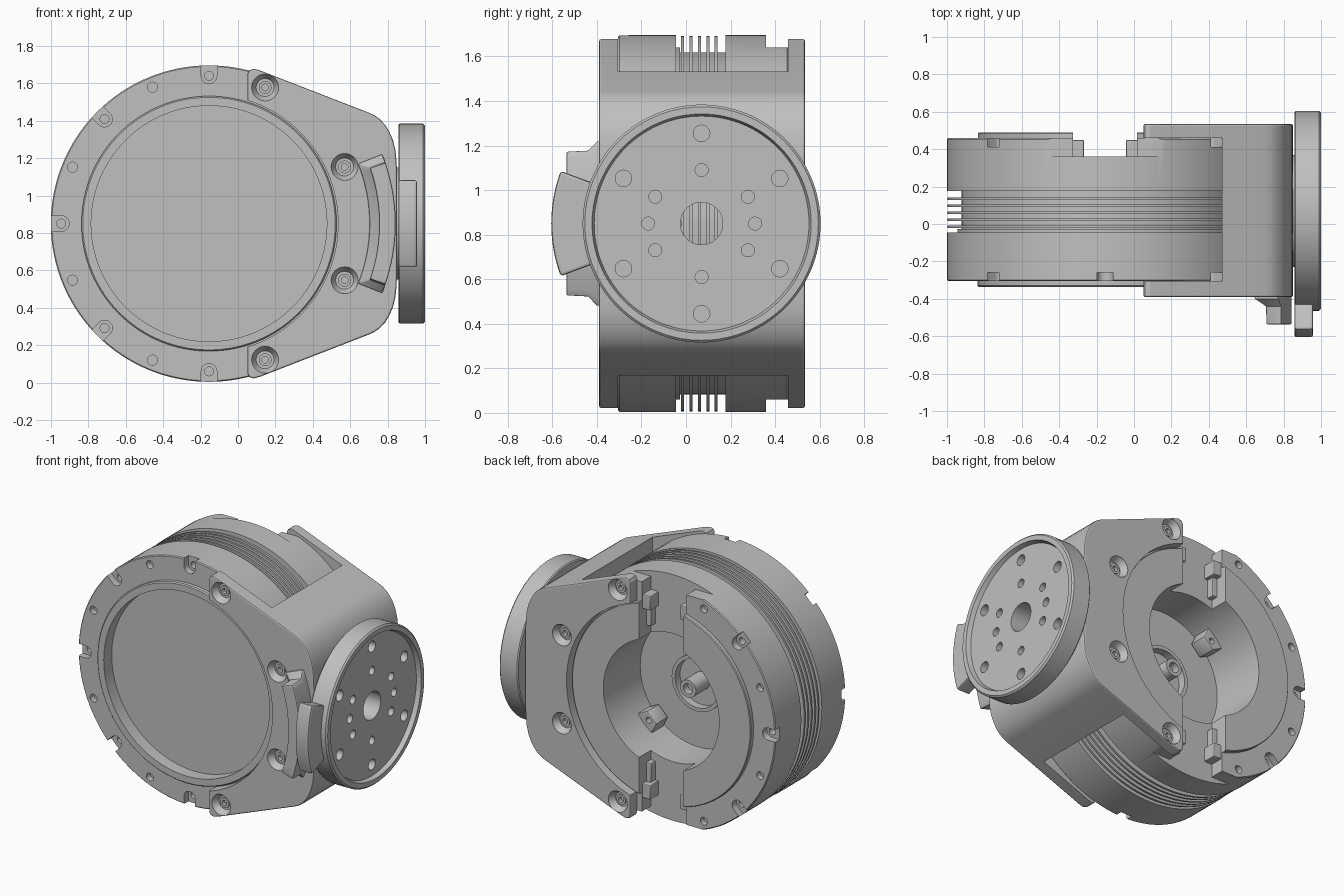
import bpy, bmesh, math
from math import cos, sin, pi, radians

if "Cube" in bpy.data.objects:
    bpy.data.objects.remove(bpy.data.objects["Cube"])

metal = bpy.data.materials.new("grey_metal")
metal.use_nodes = True
GREY = (0.53, 0.53, 0.53, 1)
metal.diffuse_color = GREY
metal.node_tree.nodes["Principled BSDF"].inputs["Base Color"].default_value = GREY

CX, CZ, DY = -0.155, 0.85, 0.07   # drum axis x, shared height, output disc y


def loft(rings, name="part"):
    """Solid skinned through equal-length point rings, capped at both ends."""
    bm = bmesh.new()
    loops = [[bm.verts.new(p) for p in ring] for ring in rings]
    n = len(rings[0])
    for a, b in zip(loops, loops[1:]):
        for i in range(n):
            bm.faces.new((a[i], a[(i + 1) % n], b[(i + 1) % n], b[i]))
    bm.faces.new(loops[0])
    bm.faces.new(loops[-1])
    bmesh.ops.recalc_face_normals(bm, faces=bm.faces)
    mesh = bpy.data.meshes.new(name)
    bm.to_mesh(mesh)
    bm.free()
    mesh.materials.append(metal)
    ob = bpy.data.objects.new(name, mesh)
    bpy.context.collection.objects.link(ob)
    return ob


def lathe(profile, axis="y", c=(CX, CZ), n=96, name="part"):
    """Spin (radius, offset) pairs about a line along x or y."""
    def pt(r, t, k):
        u, v = c[0] + r * cos(2 * pi * k / n), c[1] + r * sin(2 * pi * k / n)
        return (u, t, v) if axis == "y" else (t, u, v)
    return loft([[pt(r, t, k) for k in range(n)] for r, t in profile], name)


def prism(pts, y0, y1, name="part"):
    return loft([[(x, y, z) for x, z in pts] for y in (y0, y1)], name)


def box(x0, x1, y0, y1, z0, z1, name="part"):
    return prism([(x0, z0), (x1, z0), (x1, z1), (x0, z1)], y0, y1, name)


def apply(ob):
    bpy.context.view_layer.update()
    dg = bpy.context.evaluated_depsgraph_get()
    mesh = bpy.data.meshes.new_from_object(ob.evaluated_get(dg))
    ob.modifiers.clear()
    ob.data = mesh


def cut(ob, *cutters):
    """Subtract the cutters in order, then discard them."""
    for cutter in cutters:
        mod = ob.modifiers.new("cut", "BOOLEAN")
        mod.operation, mod.solver, mod.object = "DIFFERENCE", "EXACT", cutter
    apply(ob)
    for cutter in cutters:
        bpy.data.objects.remove(cutter)


def bevel(ob, width):
    mod = ob.modifiers.new("bevel", "BEVEL")
    mod.width, mod.segments = width, 2
    mod.limit_method, mod.angle_limit = "ANGLE", radians(50)
    apply(ob)


def polar(r, deg, c=(CX, CZ)):
    return c[0] + r * cos(radians(deg)), c[1] + r * sin(radians(deg))


def joined(obs):
    """Merge separate cutters into one mesh."""
    bm = bmesh.new()
    for o in obs:
        bm.from_mesh(o.data)
        if o != obs[0]:
            bpy.data.objects.remove(o)
    bm.to_mesh(obs[0].data)
    bm.free()
    return obs[0]


def spun(pts, deg):
    """Turn (outward, sideways) points to an angle around the drum axis."""
    a = radians(deg)
    return [(CX + u * cos(a) - v * sin(a), CZ + u * sin(a) + v * cos(a)) for u, v in pts]


def notch(deg, y0, y1):
    """U-shaped pocket open at the drum rim."""
    pts = [(0.79 + 0.042 * cos(a), 0.042 * sin(a)) for a in
           [pi / 2 + pi * k / 10 for k in range(11)]]
    return prism(spun(pts + [(0.9, -0.042), (0.9, 0.042)], deg), y0, y1)


# Motor drum: recessed front face, finned wall, rear bore with a boss
fins = []
for yc in (-0.015, 0.022, 0.06, 0.098, 0.135):
    fins += [(0.768, yc - 0.007), (0.843, yc - 0.007), (0.843, yc + 0.007), (0.768, yc + 0.007)]
drum = lathe([(0.63, -0.25), (0.63, -0.337), (0.675, -0.337), (0.682, -0.33),
              (0.682, -0.305), (0.84, -0.305), (0.846, -0.299), (0.846, -0.045),
              (0.79, -0.045), (0.79, -0.028), (0.768, -0.028)] + fins +
             [(0.768, 0.177), (0.846, 0.177), (0.846, 0.453), (0.84, 0.459), (0.68, 0.459),
              (0.68, 0.485), (0.675, 0.49), (0.44, 0.49), (0.44, 0.09), (0.19, 0.09),
              (0.19, 0.105), (0.165, 0.105), (0.165, 0.05), (0.06, 0.05), (0.06, 0.2),
              (0.035, 0.2), (0.035, 0.15)], n=128, name="motor_drum")
pockets = [notch(d, -0.4, -0.258) for d in range(0, 360, 45)]
pockets += [notch(d, 0.412, 0.6) for d in (0, 45, 135, 180, 225, 315)]
holes = []
for d in range(0, 360, 45):
    holes.append(lathe([(0.024, -0.4), (0.024, -0.2)], c=polar(0.79, d), n=16))
    holes.append(lathe([(0.027, -0.4), (0.027, -0.26)], c=polar(0.79, d + 22.5), n=16))
    if d not in (90, 270):
        holes.append(lathe([(0.024, 0.36), (0.024, 0.6)], c=polar(0.79, d), n=16))
    holes.append(lathe([(0.027, 0.42), (0.027, 0.6)], c=polar(0.79, d + 22.5), n=16))
cut(drum, joined(pockets), joined(holes),
    box(CX - 0.17, CX + 0.17, 0.36, 0.7, -0.2, 1.9),
    joined([box(-1.2, 1, 0.36, 0.7, CZ + 0.79, 2), box(-1.2, 1, 0.36, 0.7, -0.3, CZ - 0.79)]))

# Stepped clips along the rear slot
clips = []
for s in (-1, 1):
    for side in (-1, 1):
        wall = CX + side * 0.18
        for depth, top, r0, r1 in ((0.068, 0.45, 0.6, 0.7), (0.045, 0.41, 0.47, 0.605)):
            x0, x1 = sorted((wall, wall - side * depth))
            z0, z1 = sorted((CZ + s * r0, CZ + s * r1))
            clips.append(box(x0, x1, 0.35, top, z0, z1, "slot_clip"))

# Drilled lugs on the bore wall
for d in (135, -45):
    lug = prism(spun([(0.36, -0.05), (0.45, -0.08), (0.45, 0.08), (0.36, 0.05)], d), 0.1, 0.23,
                "bore_lug")
    clips.append(lug)
for c in clips:
    bevel(c, 0.008)
for lug, d in zip(clips[-2:], (135, -45)):
    cut(lug, lathe([(0.02, 0.15), (0.02, 0.3)], c=polar(0.395, d), n=16))

# Yoke bracket: tapered profile hollowed around the drum
half = [(0.05, 1.65), (0.06, 1.67), (0.085, 1.678), (0.12, 1.668), (0.70, 1.443), (0.728, 1.43),
        (0.757, 1.41), (0.787, 1.378), (0.81, 1.34), (0.829, 1.295), (0.842, 1.24), (0.848, 1.18),
        (0.85, 1.12)]
outline = half + [(x, 2 * CZ - z) for x, z in reversed(half)]
yoke = prism(outline, -0.39, 0.534, "yoke_bracket")
bevel(yoke, 0.009)
bores = []
for x, dz in ((0.145, 0.728), (0.57, 0.303)):
    for z in (CZ + dz, CZ - dz):
        for face, s in ((-0.39, 1), (0.534, -1)):
            prof = [(0.072, -0.02), (0.072, 0.005), (0.048, 0.045), (0.034, 0.045), (0.034, 0.035),
                    (0.018, 0.035), (0.018, 0.06)]
            bores.append(lathe([(r, face + s * t) for r, t in prof], c=(x, z), n=32))
cut(yoke, lathe([(0.69, -0.8), (0.69, 0.8)], n=128),
    box(-0.2, 0.47, -0.305, 0.459, -0.3, 2),
    lathe([(0.852, -0.305), (0.852, 0.459)], n=128),
    joined(bores),
    lathe([(0.095, 0.5), (0.095, 0.95)], "x", (DY, CZ), 48))


def sector(r0, r1, span, t, c, axis, start=0):
    """Ring-sector outline placed across the given axis."""
    angs = [start - span + 2 * span * k / 20 for k in range(21)]
    pts = [polar(r1, a, c) for a in angs] + [polar(r0, a, c) for a in reversed(angs)]
    return [(u, t, v) if axis == "y" else (t, u, v) for u, v in pts]


# Curved stop on the yoke front and matching tab on the output disc
stop = loft([sector(r, 0.998, a, t, (CX, CZ), "y") for r, a, t in
             ((0.855, 22, -0.37), (0.86, 21.8, -0.4), (0.91, 19.3, -0.44), (0.91, 19, -0.537))],
            "front_stop")
bevel(stop, 0.008)
tab = loft([sector(0.5, 0.675, 20.5, t, (DY, CZ), "x", 180) for t in (0.857, 0.957)], "disc_tab")
bevel(tab, 0.012)

# Output disc with rim, bolt circles and through hole
disc = lathe([(0.3, 0.84), (0.3, 0.857), (0.527, 0.857), (0.534, 0.864), (0.534, 0.99), (0.524, 1.0),
              (0.492, 1.0), (0.482, 0.97)], "x", (DY, CZ), 128, "output_disc")
drills = [lathe([(0.095, 0.8), (0.095, 1.1)], "x", (DY, CZ), 48)]
for k in range(6):
    drills.append(lathe([(0.037, 0.9), (0.037, 1.1)], "x", polar(0.405, 30 + 60 * k, (DY, CZ)), 24))
for a in (0, 30, 90, 150, 180, 210, 270, 330):
    drills.append(lathe([(0.029, 0.9), (0.029, 1.1)], "x", polar(0.24, a, (DY, CZ)), 24))
cut(disc, joined(drills))

# Smooth shading with sharp edges kept
bpy.ops.object.select_all(action="DESELECT")
for ob in [drum, yoke, stop, tab, disc] + clips:
    ob.select_set(True)
bpy.context.view_layer.objects.active = drum
bpy.ops.object.shade_smooth_by_angle(angle=radians(22))
